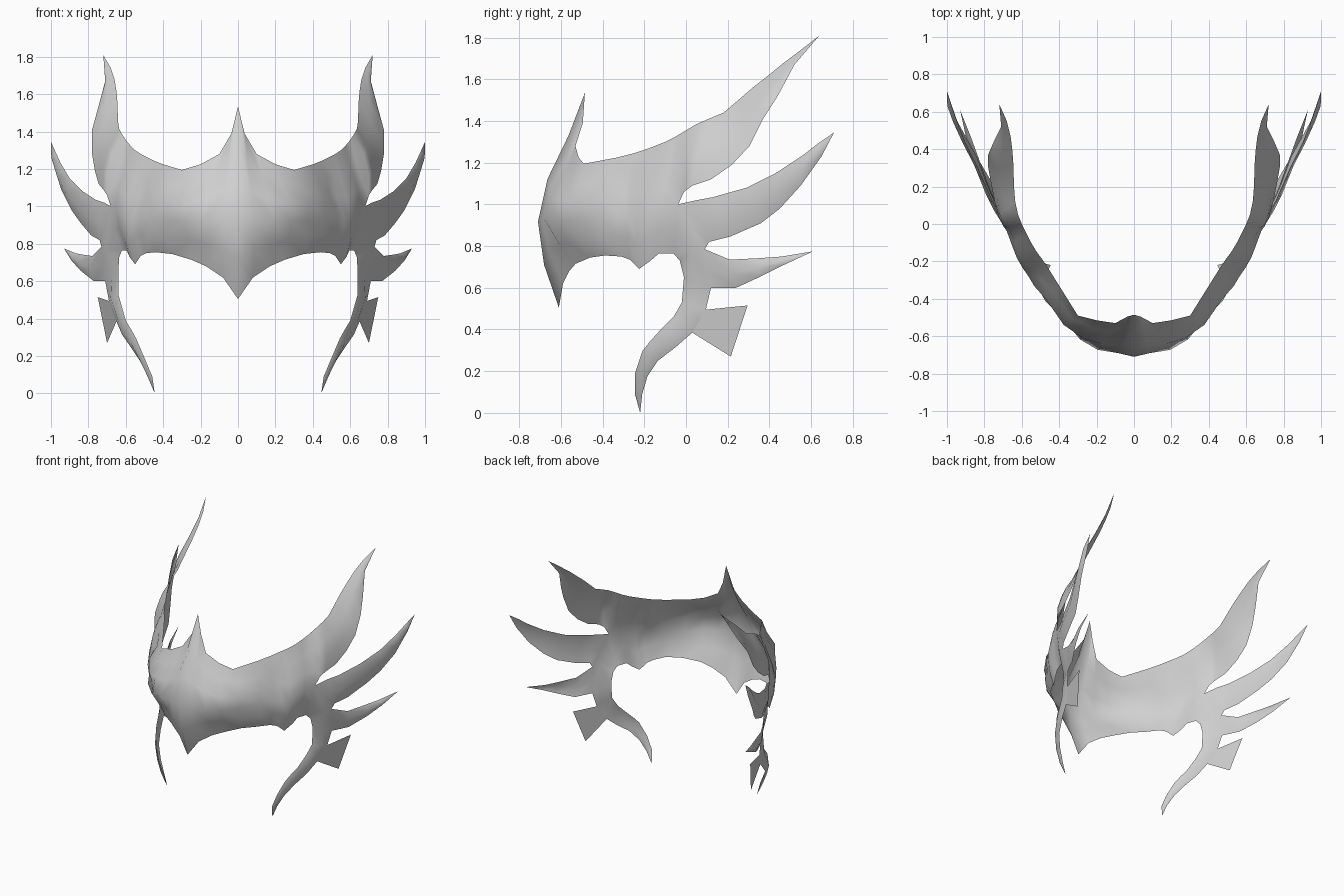
import bpy, bmesh
from mathutils import Vector

cube = bpy.data.objects.get("Cube")
if cube:
    bpy.data.objects.remove(cube, do_unlink=True)

grey = bpy.data.materials.new("plain_grey")
grey.use_nodes = True
colour = (0.63, 0.63, 0.63, 1)
grey.diffuse_color = colour
grey.node_tree.nodes["Principled BSDF"].inputs["Base Color"].default_value = colour


def outward(p):
    """Outward direction of the U-shaped plan at a point."""
    return Vector((2.8 * p.x, -1, 0)).normalized()


def column(a, b, shape, crown):
    """Points from a to b, pushed outward by shape * crown."""
    a, b = Vector(a), Vector(b)
    n = len(shape) - 1
    pts = [a.lerp(b, i / n) for i in range(n + 1)]
    return [p + outward(p) * s * crown for p, s in zip(pts, shape)]


def skin(bm, columns):
    """Quads between neighbouring columns of points."""
    grid = [[bm.verts.new(p) for p in col] for col in columns]
    for left, right in zip(grid, grid[1:]):
        for i in range(len(left) - 1):
            bm.faces.new((left[i], left[i + 1], right[i + 1], right[i]))


def blade(bm, pairs, tip, crown):
    """Tapering crowned blade; returns its root column."""
    cols = [column(a, b, (0, 1, 0), crown if i else 0) for i, (a, b) in enumerate(pairs)]
    skin(bm, cols + [[Vector(tip)] * 3])
    return cols[0]


def finish(bm, name, smooth):
    bmesh.ops.remove_doubles(bm, verts=bm.verts, dist=0.001)
    bmesh.ops.recalc_face_normals(bm, faces=bm.faces)
    if sum(f.normal.dot(outward(f.calc_center_median())) for f in bm.faces) < 0:
        bmesh.ops.reverse_faces(bm, faces=bm.faces)
    mesh = bpy.data.meshes.new(name)
    bm.to_mesh(mesh)
    bm.free()
    mesh.materials.append(grey)
    obj = bpy.data.objects.new(name, mesh)
    bpy.context.collection.objects.link(obj)
    mirror = obj.modifiers.new("mirror", "MIRROR")
    mirror.merge_threshold = 0.002
    if smooth:
        mesh.shade_smooth()


bm = bmesh.new()

# Face band: top edge, bottom edge and outward bulge of each column
band = [
    ((0, -.485, 1.535), (0, -.61, .505), .15),
    ((.035, -.495, 1.39), (.08, -.59, .62), .14),
    ((.1, -.53, 1.28), (.17, -.56, .68), .125),
    ((.2, -.515, 1.225), (.25, -.53, .715), .11),
    ((.3, -.49, 1.195), (.35, -.46, .745), .085),
    ((.4, -.33, 1.225), (.44, -.39, .755), .085),
    ((.45, -.25, 1.245), (.49, -.31, .75), .075),
    ((.49, -.19, 1.265), (.52, -.27, .735), .07),
    ((.52, -.15, 1.28), (.55, -.225, .69), .07),
    ((.55, -.1, 1.3), (.58, -.17, .73), .07),
    ((.575, -.05, 1.325), (.595, -.13, .765), .075),
    ((.6, 0, 1.355), (.62, -.06, .765), .08),
]
profile = (0, .36, .86, 1, .64, 0)
cols = [column(a, b, profile, c) for a, b, c in band]
# Diagonal valley across the cheek with a brow ridge above it
for c, r in ((2, 4), (3, 4), (4, 3), (5, 3), (6, 2), (7, 2)):
    cols[c][r] -= outward(cols[c][r]) * .028
for c, r in ((2, 3), (3, 2), (4, 2)):
    cols[c][r] += outward(cols[c][r]) * .01
# Rear columns lean back towards the notch between horn and wing
for col, lean in zip(cols[-2:], (.02, .04)):
    for p, s in zip(col, profile):
        p.y += lean * s
skin(bm, cols)
side = cols[-1]
notch = side[3]

# Horn: sweeps up and back from the upper side of the band
horn = [
    ((.62, .05, 1.385), (.7, -.01, 1.06)),
    ((.635, .12, 1.415), (.72, .03, 1.09)),
    ((.64, .18, 1.44), (.745, .12, 1.12)),
    ((.643, .25, 1.5), (.765, .22, 1.19)),
    ((.645, .32, 1.56), (.78, .305, 1.28)),
    ((.65, .39, 1.615), (.78, .37, 1.41)),
    ((.66, .47, 1.68), (.75, .44, 1.52)),
    ((.68, .55, 1.74), (.71, .52, 1.67)),
]
skin(bm, [side[:4]]
     + [column(a, b, (0, .9, .9, 0), .035 - .004 * i) for i, (a, b) in enumerate(horn)]
     + [[Vector((.72, .64, 1.81))] * 4])

# Upper wing
fork = (.73, .09, .785)
wing_root = blade(bm, [
    (notch, fork),
    ((.715, .05, 1.02), (.74, .11, .82)),
    ((.76, .13, 1.035), (.785, .21, .845)),
    ((.83, .29, 1.08), (.84, .36, .91)),
    ((.9, .43, 1.15), (.89, .45, .98)),
    ((.95, .56, 1.235), (.945, .55, 1.09)),
    ((.975, .63, 1.29), (.98, .65, 1.23)),
], (1, .71, 1.345), .022)

# Lower wing
heel = (.71, .12, .6)
fin_root = blade(bm, [
    (fork, heel),
    ((.78, .21, .735), (.77, .24, .6)),
    ((.83, .35, .742), (.84, .36, .655)),
    ((.87, .46, .75), (.89, .47, .71)),
], (.93, .61, .775), .018)

# Cheek strap hanging down and forward
strap_root = blade(bm, [
    ((.64, -.01, .65), heel),
    ((.64, -.02, .53), (.69, .095, .495)),
    ((.62, -.06, .46), (.67, .065, .44)),
    ((.6, -.13, .39), (.65, .03, .385)),
    ((.57, -.175, .34), (.62, -.05, .315)),
    ((.545, -.21, .295), (.575, -.135, .25)),
    ((.5, -.245, .19), (.525, -.185, .175)),
    ((.458, -.245, .09), (.48, -.21, .09)),
], (.445, -.22, 0), .018)

# Temple hub joining band, wings and strap
ring = wing_root + fin_root[1:] + strap_root[::-1][1:] + [Vector((.635, -.03, .73)), side[5], side[4]]
hub = Vector((.705, .025, .77))
for p, q in zip(ring, ring[1:] + ring[:1]):
    bm.faces.new([bm.verts.new(v) for v in (hub, p, q)])
finish(bm, "mask", True)

# Flat tab behind each strap
bm = bmesh.new()
tab = ((.69, .095, .495), (.75, .295, .515), (.7, .215, .27), (.65, .03, .385))
bm.faces.new([bm.verts.new(v) for v in tab])
finish(bm, "strap_tab", False)
